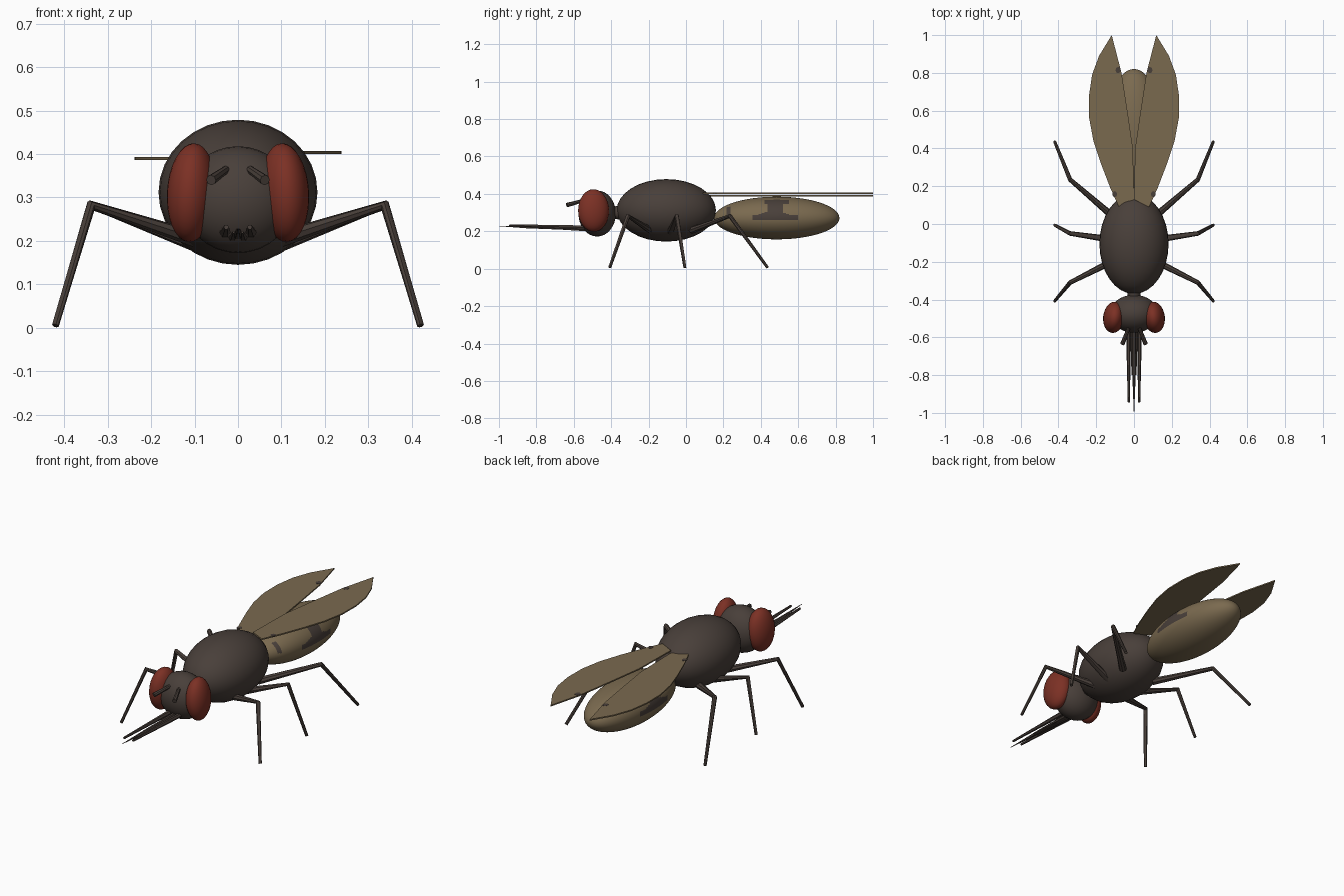
import bpy, bmesh, math
from mathutils import Vector

cube = bpy.data.objects.get("Cube")
if cube:
    bpy.data.objects.remove(cube, do_unlink=True)


def material(name, color):
    m = bpy.data.materials.new(name)
    m.use_nodes = True
    m.diffuse_color = (*color, 1)
    bsdf = m.node_tree.nodes["Principled BSDF"]
    bsdf.inputs["Base Color"].default_value = (*color, 1)
    bsdf.inputs["Roughness"].default_value = 0.8
    return m


DARK = material("dark brown", (0.066, 0.050, 0.042))
TAN = material("tan", (0.195, 0.143, 0.078))
RED = material("eye red", (0.20, 0.030, 0.018))


def finish(name, bm, *mats, angle=40):
    bmesh.ops.recalc_face_normals(bm, faces=bm.faces)
    mesh = bpy.data.meshes.new(name)
    bm.to_mesh(mesh)
    bm.free()
    for m in mats:
        mesh.materials.append(m)
    ob = bpy.data.objects.new(name, mesh)
    bpy.context.collection.objects.link(ob)
    bpy.ops.object.select_all(action='DESELECT')
    ob.select_set(True)
    bpy.context.view_layer.objects.active = ob
    bpy.ops.object.shade_smooth_by_angle(angle=math.radians(angle))
    return ob


def ellipsoid(name, center, radii, mats, segments=32, rule=None):
    """Sphere with poles along y, stretched to the given radii."""
    bm = bmesh.new()
    bmesh.ops.create_uvsphere(bm, u_segments=segments, v_segments=segments // 2, radius=1)
    for v in bm.verts:
        x, y, z = v.co
        v.co = Vector((x * radii[0], z * radii[1], -y * radii[2])) + Vector(center)
    if rule:
        for f in bm.faces:
            f.material_index = int(rule(f.calc_center_median()))
    return finish(name, bm, *mats)


def limb(name, points, radii, sides=8):
    """Tapered tube through the points with mitred joints."""
    pts = [Vector(p) for p in points]
    bm = bmesh.new()
    rings = []
    for i, p in enumerate(pts):
        d = (pts[min(i + 1, len(pts) - 1)] - pts[max(i - 1, 0)]).normalized()
        q = d.to_track_quat('Z', 'Y')
        rings.append([bm.verts.new(p + q @ Vector((math.cos(a), math.sin(a), 0)) * radii[i])
                      for a in (math.tau * k / sides for k in range(sides))])
    for a, b in zip(rings, rings[1:]):
        for k in range(sides):
            n = (k + 1) % sides
            bm.faces.new((a[k], a[n], b[n], b[k]))
    bm.faces.new(rings[0])
    bm.faces.new(rings[-1])
    return finish(name, bm, DARK)


def plate(name, outline, z, thickness, mat):
    """Thin flat sheet centred on height z."""
    bm = bmesh.new()
    f = bm.faces.new([bm.verts.new((x, y, z - thickness / 2)) for x, y in outline])
    top = bmesh.ops.extrude_face_region(bm, geom=[f])["geom"]
    for v in top:
        if isinstance(v, bmesh.types.BMVert):
            v.co.z += thickness
    return finish(name, bm, mat, angle=30)


def abdomen_marks(p):
    # side saddle mark and a small spot near the waist
    bar = 0.35 < p.y < 0.60 and 0.262 < p.z < 0.30 + 0.015 * math.sin(p.y * 30)
    stem = 0.44 < p.y < 0.51 and 0.28 < p.z < 0.362
    cap = 0.42 < p.y < 0.55 and 0.345 < p.z < 0.368
    spot = 0.215 < p.y < 0.24 and 0.28 < p.z < 0.33
    return bar or stem or cap or spot


# Body
ellipsoid("thorax", (0, -0.105, 0.312), (0.183, 0.265, 0.167), [DARK])
ellipsoid("abdomen", (0, 0.485, 0.271), (0.15, 0.335, 0.114), [TAN, DARK], 128, abdomen_marks)
ellipsoid("head", (0, -0.475, 0.295), (0.128, 0.1, 0.123), [DARK])
limb("neck", [(0, -0.40, 0.30), (0, -0.34, 0.30)], [0.03, 0.04], 12)

# Wing outline: blunt root, curved outer edge, tip, nearly straight inner edge
WING = [(0.0, 0.13), (0.08, 0.09), (0.125, 0.19), (0.175, 0.32), (0.215, 0.44),
        (0.237, 0.56), (0.238, 0.68), (0.222, 0.79), (0.185, 0.89), (0.118, 1.0),
        (0.092, 0.9), (0.066, 0.8), (0.035, 0.6), (0.006, 0.40)]

# Leg joints: hip, knee, foot
LEGS = {
    "front_leg": [(0.10, -0.19, 0.205), (0.338, -0.31, 0.282), (0.42, -0.408, 0.006)],
    "middle_leg": [(0.10, -0.085, 0.195), (0.338, -0.05, 0.282), (0.42, -0.006, 0.006)],
    "hind_leg": [(0.10, 0.03, 0.205), (0.338, 0.235, 0.282), (0.42, 0.436, 0.006)],
}

for side, s in (("left", 1), ("right", -1)):
    def flip(points):
        return [(s * p[0], *p[1:]) for p in points]

    eye = ellipsoid(side + "_eye", (0, 0, 0), (0.056, 0.083, 0.114), [RED])
    eye.location = (s * 0.107, -0.494, 0.311)
    eye.rotation_euler = (0, -s * 0.06, s * 0.12)

    limb(side + "_antenna", flip([(0.028, -0.55, 0.364), (0.062, -0.637, 0.34)]), [0.009, 0.012])
    limb(side + "_outer_mouthpart", flip([(0.03, -0.53, 0.22), (0.027, -0.945, 0.232)]), [0.013, 0.006], 6)
    limb(side + "_inner_mouthpart", flip([(0.013, -0.53, 0.208), (0.010, -0.80, 0.22)]), [0.009, 0.003], 6)

    for name, joints in LEGS.items():
        limb(side + "_" + name, flip(joints), [0.019, 0.012, 0.008])

    z = 0.397 + s * 0.007
    plate(side + "_wing", flip(WING), z, 0.007, TAN)
    for label, cx, cy, r in (("root", 0.102, 0.158, 0.013), ("inner", 0.084, 0.815, 0.014)):
        ring = [(s * (cx + r * math.cos(a)), cy + r * 1.2 * math.sin(a))
                for a in (math.tau * k / 8 for k in range(8))]
        plate(side + "_wing_" + label + "_spot", ring, z + 0.003, 0.003, DARK)

# Central feeding tube
limb("feeding_tube", [(0, -0.53, 0.215), (0, -0.85, 0.222), (0, -1.0, 0.228)], [0.013, 0.007, 0.001], 6)
